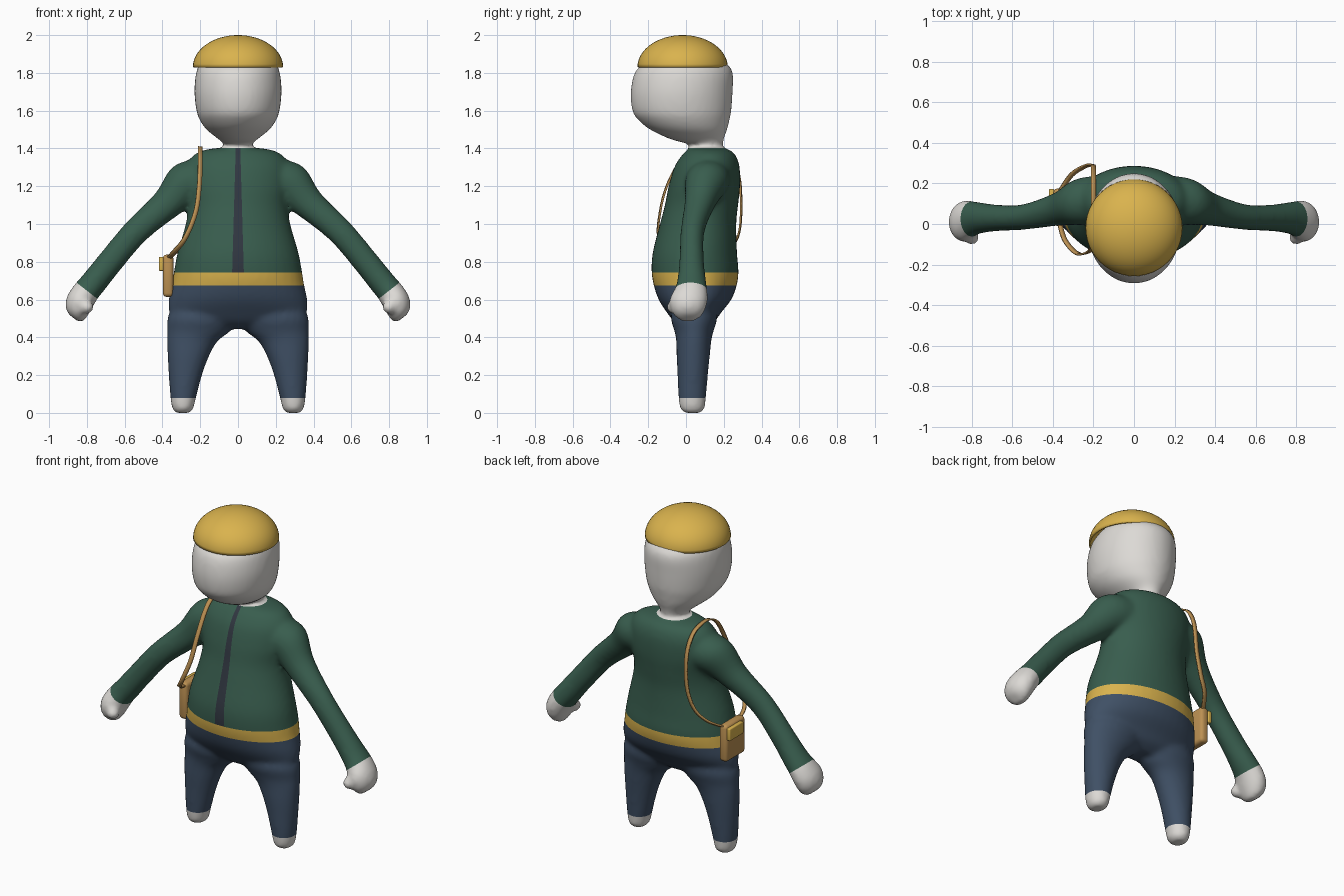
import bpy, bmesh
from math import sin, cos, pi, radians
from mathutils import Vector, Matrix

cube = bpy.data.objects.get("Cube")
if cube:
    bpy.data.objects.remove(cube, do_unlink=True)


def material(name, rgb):
    m = bpy.data.materials.new(name)
    m.use_nodes = True
    m.diffuse_color = (*rgb, 1)
    m.node_tree.nodes["Principled BSDF"].inputs["Base Color"].default_value = (*rgb, 1)
    return m


skin = material("pale_grey", (0.72, 0.70, 0.67))
green = material("jacket_green", (0.040, 0.110, 0.076))
navy = material("trouser_navy", (0.050, 0.080, 0.130))
gold = material("gold", (0.70, 0.45, 0.075))
dark = material("zip_dark", (0.030, 0.038, 0.052))
tan = material("bag_tan", (0.50, 0.28, 0.085))


def add_object(name, bm, mats):
    bmesh.ops.recalc_face_normals(bm, faces=bm.faces)
    for f in bm.faces:
        f.smooth = True
    me = bpy.data.meshes.new(name)
    bm.to_mesh(me)
    bm.free()
    for m in mats:
        me.materials.append(m)
    ob = bpy.data.objects.new(name, me)
    bpy.context.collection.objects.link(ob)
    return ob


def smooth_path(pts, steps=5):
    """Catmull-Rom through tuples of any length."""
    pts = [Vector(p) for p in pts]
    out = []
    for i in range(len(pts) - 1):
        a, b, c, d = pts[max(i - 1, 0)], pts[i], pts[i + 1], pts[min(i + 2, len(pts) - 1)]
        for k in range(steps):
            t = k / steps
            out.append(b + (c - a) * (t / 2) + (a * 2 - b * 5 + c * 4 - d) * (t * t / 2)
                       + (b * 3 - a - c * 3 + d) * (t ** 3 / 2))
    return out + [pts[-1]]


def loft(bm, stations, side=1, sides=40):
    """Closed tube; station = x, y, z, half width, half depth, tilt of the width axis."""
    rings = []
    for x, y, z, w, d, tilt in smooth_path(stations):
        u = Vector((cos(radians(tilt)), 0, sin(radians(tilt)))) * w
        ring = []
        for k in range(sides):
            a = 2 * pi * k / sides
            p = Vector((x, y + d * sin(a), z)) + u * cos(a)
            ring.append(bm.verts.new((p.x * side, p.y, p.z)))
        rings.append(ring)
    for r, q in zip(rings, rings[1:]):
        for k in range(sides):
            n = (k + 1) % sides
            bm.faces.new((r[k], r[n], q[n], q[k]))
    bm.faces.new(rings[0])
    bm.faces.new(rings[-1])


def upright(rows):
    """Rows of z, x min, x max, y min, y max turned into level stations."""
    return [((a + b) / 2, (c + d) / 2, z, (b - a) / 2, (d - c) / 2, 0) for z, a, b, c, d in rows]


def symmetric(rows):
    return upright([(z, -w, w, c, d) for z, w, c, d in rows])


# Body volumes, fused afterwards into one skin
bm = bmesh.new()
loft(bm, symmetric([  # torso
    (0.445, .20, -.01, .10), (0.48, .30, -.06, .15), (0.53, .362, -.10, .185),
    (0.60, .367, -.145, .24), (0.68, .35, -.172, .27), (0.75, .339, -.182, .278),
    (0.85, .32, -.176, .27), (1.00, .277, -.138, .266), (1.10, .264, -.112, .276),
    (1.20, .28, -.092, .286), (1.30, .275, -.062, .284), (1.36, .24, -.025, .265),
    (1.39, .185, .005, .235), (1.402, .11, .03, .20)]))
loft(bm, symmetric([  # neck and head
    (1.36, .07, .05, .19), (1.40, .07, .04, .19), (1.425, .077, .005, .196),
    (1.45, .105, -.085, .20), (1.50, .167, -.19, .218), (1.55, .202, -.252, .23),
    (1.60, .22, -.284, .24), (1.70, .231, -.293, .247), (1.80, .222, -.272, .248),
    (1.85, .20, -.225, .215), (1.90, .15, -.165, .15), (1.93, .07, -.09, .07)]))
for side in (1, -1):
    loft(bm, upright([  # leg
        (0.0, .255, .33, -.005, .075), (0.02, .237, .347, -.03, .097),
        (0.08, .222, .358, -.04, .106), (0.20, .19, .367, -.045, .116),
        (0.30, .153, .373, -.05, .126), (0.38, .107, .376, -.052, .134),
        (0.43, .045, .375, -.06, .145), (0.50, 0, .374, -.08, .165),
        (0.56, .05, .35, -.06, .15)]), side)
    loft(bm, [  # arm and hand
        (.14, .12, 1.24, .11, .12, 80), (.27, .11, 1.215, .116, .115, 55),
        (.37, .075, 1.11, .086, .083, 38), (.54, .035, .96, .071, .063, 38),
        (.68, .03, .795, .069, .066, 38), (.76, .03, .695, .070, .077, 38),
        (.80, .025, .647, .071, .088, 38), (.828, .015, .605, .074, .10, 38),
        (.85, .012, .565, .073, .096, 38), (.865, .01, .525, .062, .075, 38),
        (.872, .01, .503, .035, .04, 38)], side)
    # thumb
    bmesh.ops.create_uvsphere(bm, u_segments=16, v_segments=10, radius=0.037,
                              matrix=Matrix.Translation((side * .80, -.066, .56)))

body = add_object("body", bm, [skin, green, navy, gold, dark])
remesh = body.modifiers.new("fuse", "REMESH")
remesh.mode = "VOXEL"
remesh.voxel_size = 0.014
relax = body.modifiers.new("relax", "SMOOTH")
relax.factor = 0.5
relax.iterations = 8
graph = bpy.context.evaluated_depsgraph_get()
fused = bpy.data.meshes.new_from_object(body.evaluated_get(graph))
body.modifiers.clear()


# Cut clean colour borders into the skin
bm = bmesh.new()
bm.from_mesh(fused)
SHOE, BELT_LOW, BELT_TOP, COLLAR = 0.08, 0.675, 0.742, 1.403
WRIST, WRIST_DIR = Vector((0.80, 0, 0.647)), Vector((0.62, 0, -0.79))


def cut(point, normal, keep=lambda c: True):
    faces = [f for f in bm.faces if keep(f.calc_center_median())]
    geom = {e for f in faces for e in (*f.verts, *f.edges, f)}
    bmesh.ops.bisect_plane(bm, geom=list(geom), plane_co=point, plane_no=normal, dist=1e-5)


def zip_half(z):
    return 0.012 + 0.019 * (COLLAR - z) / (COLLAR - BELT_TOP)


for z in (SHOE, BELT_LOW, BELT_TOP, COLLAR):
    cut((0, 0, z), (0, 0, 1), lambda c: abs(c.x) < 0.5)
for s in (1, -1):
    cut((s * WRIST.x, 0, WRIST.z), (s * WRIST_DIR.x, 0, WRIST_DIR.z), lambda c: c.x * s > 0.6)
    slope = 0.019 / (COLLAR - BELT_TOP)
    cut((s * zip_half(1), 0, 1), (s, 0, slope),
        lambda c: c.y < 0.06 and BELT_TOP < c.z < COLLAR and abs(c.x) < 0.08)


def colour(c):
    mirrored = Vector((abs(c.x), 0, c.z))
    if mirrored.x > 0.5:
        return 0 if (mirrored - WRIST).dot(WRIST_DIR) > 0 else 1
    if c.z < SHOE or c.z > COLLAR:
        return 0
    if c.z < BELT_LOW:
        return 2
    if c.z < BELT_TOP:
        return 3
    return 4 if c.y < 0.06 and abs(c.x) < zip_half(c.z) else 1


for f in bm.faces:
    f.smooth = True
    f.material_index = colour(f.calc_center_median())
bm.to_mesh(body.data)
bm.free()
bpy.data.meshes.remove(fused)

# Cap: open dome with a thin wall
bm = bmesh.new()
bmesh.ops.create_uvsphere(bm, u_segments=48, v_segments=32, radius=1)
bmesh.ops.delete(bm, geom=[v for v in bm.verts if v.co.z < -0.01], context="VERTS")
bmesh.ops.transform(bm, verts=bm.verts, matrix=Matrix.Translation((0, -.018, 1.83))
                    @ Matrix.Diagonal((.239, .239, .17, 1)))
cap = add_object("cap", bm, [gold])
wall = cap.modifiers.new("wall", "SOLIDIFY")
wall.thickness = 0.01
wall.offset = -1


# Shoulder bag and its clasp
def block(name, low, high, bevel, mat):
    low, high = Vector(low), Vector(high)
    b = bmesh.new()
    bmesh.ops.create_cube(b, size=1, matrix=Matrix.Translation((low + high) / 2)
                          @ Matrix.Diagonal((*(high - low), 1)))
    bmesh.ops.bevel(b, geom=b.edges[:], offset=bevel, segments=3, profile=0.5, affect="EDGES")
    return add_object(name, b, [mat])


bag = block("bag", (-.398, -.01, .614), (-.342, .175, .838), .02, tan)
clasp = block("bag_clasp", (-.419, .04, .752), (-.394, .172, .826), .006, gold)

# Strap: flat ribbon looped over the shoulder
path = smooth_path([
    (-.368, .01, .82), (-.34, -.08, .85), (-.28, -.145, .925), (-.225, -.138, 1.06),
    (-.205, -.102, 1.20), (-.20, -.03, 1.335), (-.20, .04, 1.392), (-.20, .12, 1.405),
    (-.20, .22, 1.37), (-.20, .28, 1.26), (-.21, .292, 1.08), (-.25, .28, .95),
    (-.31, .24, .875), (-.368, .155, .82)], 6)
hub = Vector((-.25, .08, 1.08))
bm = bmesh.new()
pairs = []
for i, p in enumerate(path):
    along = path[min(i + 1, len(path) - 1)] - path[max(i - 1, 0)]
    across = along.cross(p - hub).normalized() * 0.012
    pairs.append((bm.verts.new(p - across), bm.verts.new(p + across)))
for (a, b), (c, d) in zip(pairs, pairs[1:]):
    bm.faces.new((a, b, d, c))
strap = add_object("bag_strap", bm, [tan])
ribbon = strap.modifiers.new("thickness", "SOLIDIFY")
ribbon.thickness = 0.009
ribbon.offset = 0

# Keep hard edges crisp on the accessories
bpy.ops.object.select_all(action="DESELECT")
for ob in (cap, bag, clasp, strap):
    ob.select_set(True)
bpy.context.view_layer.objects.active = cap
bpy.ops.object.shade_smooth_by_angle(angle=radians(40))
